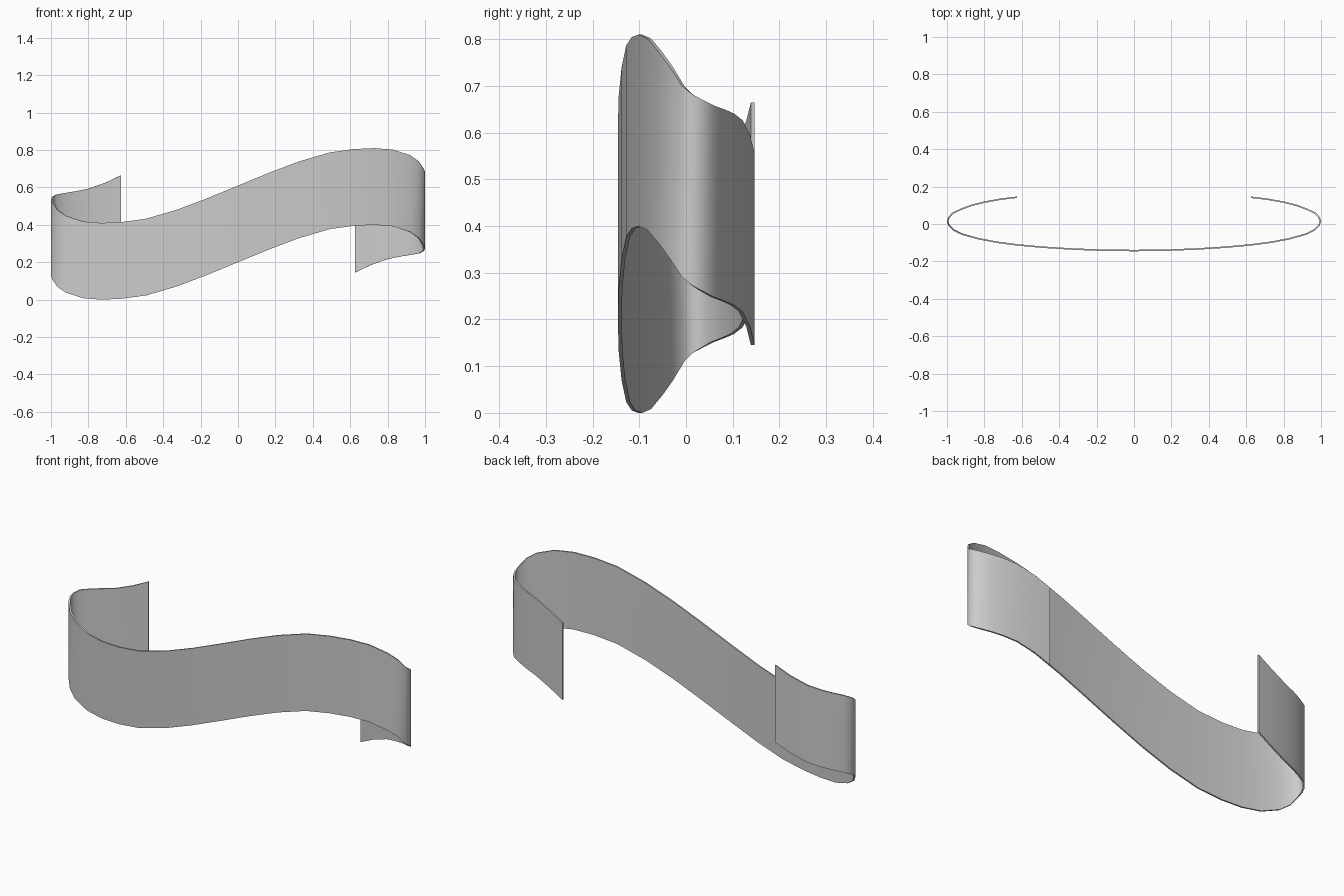
import bpy, bmesh, math

if "Cube" in bpy.data.objects:
    bpy.data.objects.remove(bpy.data.objects["Cube"])

HEIGHT, THICK = 0.41, 0.008

# right half of the ribbon centre line: x, y, z of lower edge
half = [
    (0.0, -0.142, 0.200), (0.17, -0.140, 0.270), (0.33, -0.134, 0.330),
    (0.49, -0.124, 0.377), (0.62, -0.112, 0.395), (0.73, -0.098, 0.400),
    (0.83, -0.079, 0.392), (0.92, -0.054, 0.362), (0.965, -0.031, 0.330),
    (0.99, -0.006, 0.290), (0.996, 0.014, 0.272), (0.99, 0.035, 0.260),
    (0.97, 0.057, 0.248), (0.92, 0.081, 0.239), (0.87, 0.099, 0.231),
    (0.80, 0.117, 0.217), (0.71, 0.133, 0.185), (0.626, 0.143, 0.145),
]
# the left half is the right half turned half a turn about the y axis
left = [(-x, y, 0.40 - z) for x, y, z in half[:0:-1]]
path = left + half

# wavy ribbon sheet
bm = bmesh.new()
low = [bm.verts.new(p) for p in path]
top = [bm.verts.new((x, y, z + HEIGHT)) for x, y, z in path]
for i in range(len(path) - 1):
    bm.faces.new((low[i], low[i + 1], top[i + 1], top[i]))
mesh = bpy.data.meshes.new("ribbon_banner")
bm.to_mesh(mesh)
bm.free()
ribbon = bpy.data.objects.new("ribbon_banner", mesh)
bpy.context.collection.objects.link(ribbon)

# thin even thickness
solid = ribbon.modifiers.new("thickness", 'SOLIDIFY')
solid.thickness = THICK
solid.offset = 0
solid.use_even_offset = True

bpy.context.view_layer.objects.active = ribbon
ribbon.select_set(True)
bpy.ops.object.modifier_apply(modifier=solid.name)
bpy.ops.object.shade_smooth_by_angle(angle=math.radians(40))
